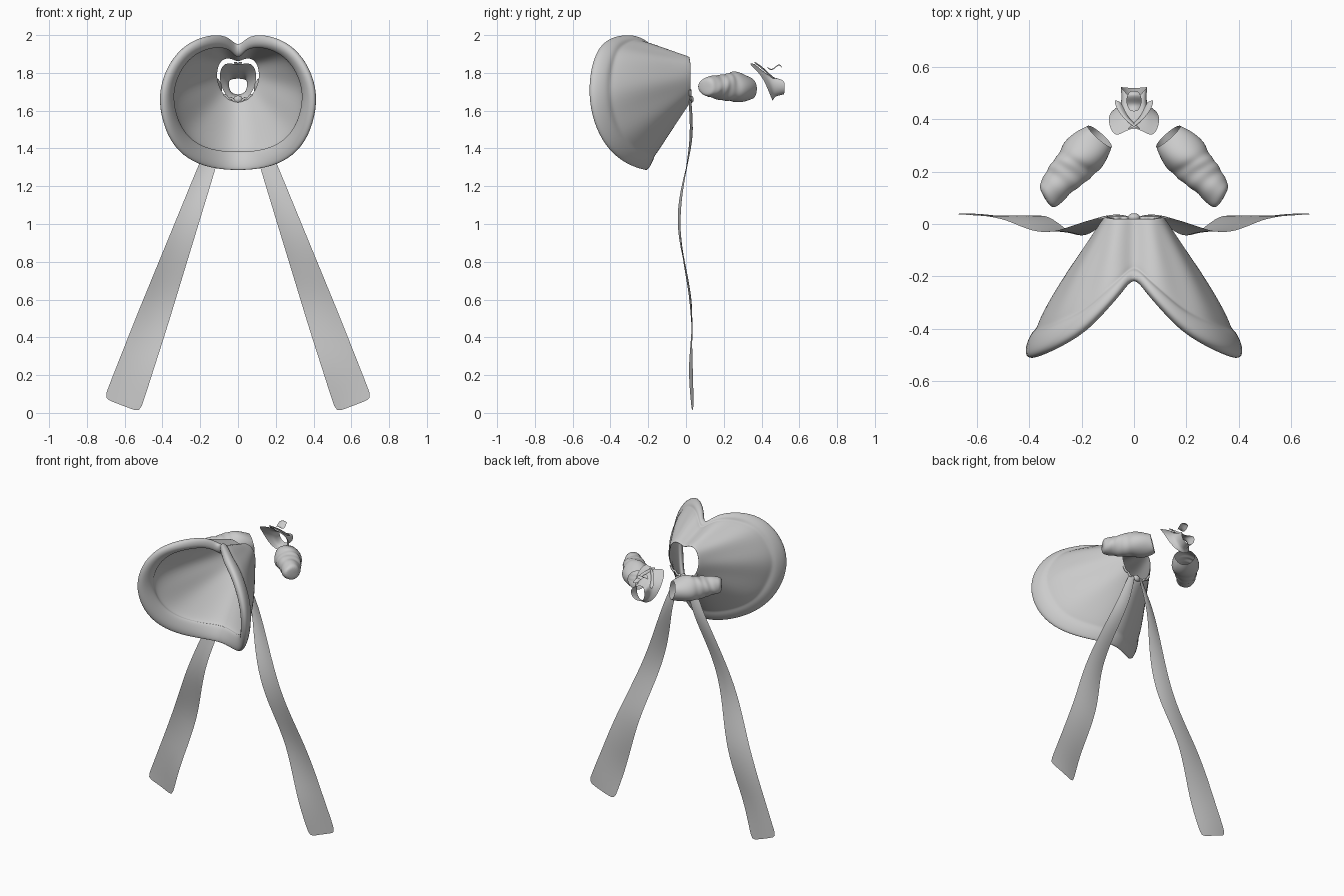
import bpy, math
from mathutils import Vector

if "Cube" in bpy.data.objects:
    bpy.data.objects.remove(bpy.data.objects["Cube"])

cloth = bpy.data.materials.new("grey_cloth")
cloth.use_nodes = True
GREY = (0.6, 0.6, 0.6, 1)
cloth.diffuse_color = GREY
cloth.node_tree.nodes["Principled BSDF"].inputs["Base Color"].default_value = GREY


def finish(obj, levels):
    obj.data.materials.append(cloth)
    for poly in obj.data.polygons:
        poly.use_smooth = True
    if levels:
        mod = obj.modifiers.new("smooth", "SUBSURF")
        mod.levels = mod.render_levels = levels
    return obj


def loft(name, rows, ring=True, loop=False, cap=False, levels=2):
    """Skin a list of equally long point rows."""
    n, count = len(rows[0]), len(rows)
    faces = []
    for r in range(count if loop else count - 1):
        s = (r + 1) % count
        for i in range(n if ring else n - 1):
            j = (i + 1) % n
            faces.append((r * n + i, r * n + j, s * n + j, s * n + i))
    if cap:
        faces.append(tuple(range((count - 1) * n, count * n)))
    mesh = bpy.data.meshes.new(name)
    mesh.from_pydata([tuple(p) for row in rows for p in row], [], faces)
    mesh.update()
    obj = bpy.data.objects.new(name, mesh)
    bpy.context.collection.objects.link(obj)
    return finish(obj, levels)


def mirrored(half):
    """Complete a loop from its +x half; the end points lie on x = 0."""
    pts = [Vector(p) for p in half]
    return pts + [Vector((-p.x, p.y, p.z)) for p in pts[-2:0:-1]]


# Skirt: waist and hem loops, joined by a padded border and a lining
waist = mirrored([(0, .02, 1.865), (.03, .02, 1.88), (.06, .02, 1.885), (.085, .02, 1.875),
                  (.105, .025, 1.85), (.115, .025, 1.81), (.115, .025, 1.77), (.105, .025, 1.73),
                  (.085, .025, 1.69), (.06, .02, 1.66), (.03, .02, 1.645), (0, .02, 1.64)])
hem = mirrored([(0, -.2, 1.925), (.045, -.26, 1.985), (.11, -.33, 2.0), (.2, -.42, 1.985),
                (.3, -.475, 1.93), (.38, -.51, 1.82), (.42, -.52, 1.68), (.4, -.495, 1.53),
                (.34, -.43, 1.4), (.24, -.34, 1.32), (.12, -.25, 1.285), (0, -.2, 1.278)])


def skirt_row(t, offset):
    row = []
    for i, (a, b) in enumerate(zip(waist, hem)):
        p = a.lerp(b, t)
        p.x *= 1 + .12 * math.sin(math.pi * t)
        out = Vector((p.x, 0, p.z - 1.7)).normalized()
        k = min(i, len(hem) - i)
        fold = .008 * (-1) ** k * math.sin(math.pi * t) if 1 < k < 9 and t < .8 else 0
        row.append(p + out * (offset + fold))
    return row


loft("skirt", [skirt_row(t, d) for t, d in (
    (0, 0), (.03, .002), (.2, 0), (.4, 0), (.6, 0), (.74, 0), (.79, -.004),
    (.82, .012), (.9, .016), (.97, .01), (1, -.012), (.98, -.04), (.9, -.055),
    (.84, -.05), (.82, -.03), (.7, -.02), (.5, -.018), (.25, -.014), (.03, -.01), (0, -.008))],
    loop=True)

# Scalloped trim and knot at the waist
curve = bpy.data.curves.new("waist_trim", "CURVE")
curve.dimensions = "3D"
curve.bevel_depth = .007
curve.bevel_resolution = 2
steps = 40
spline = curve.splines.new("POLY")
spline.points.add(steps)
for i, point in enumerate(spline.points):
    u = i / steps * 2 - 1
    drop = .012 * abs(math.sin(u * math.pi * 3))
    point.co = (.1 * u, .022, 1.655 + .05 * u * u - drop + .006, 1)
trim = bpy.data.objects.new("waist_trim", curve)
bpy.context.collection.objects.link(trim)
curve.materials.append(cloth)
bpy.ops.mesh.primitive_uv_sphere_add(segments=16, ring_count=8, radius=.02,
                                     location=(0, .025, 1.66))
knot = bpy.context.object
knot.name = "sash_knot"
knot.scale = (1.2, .8, 1)
finish(knot, 0)

# Sash ribbons: height, depth and half width along a sloping centre line
ribbon = [(1.66, .02, .02), (1.5, .032, .032), (1.4, .02, .038), (1.3, 0, .045),
          (1.2, -.02, .05), (1.1, -.034, .055), (1, -.038, .06), (.9, -.03, .065),
          (.8, -.012, .07), (.7, .008, .075), (.6, .024, .08), (.5, .028, .085),
          (.4, .028, .089), (.3, .024, .092), (.2, .026, .096), (.1, .032, .099), (.04, .034, .101)]
for side, label in ((1, "left"), (-1, "right")):
    rows = []
    for z, y, w in ribbon:
        x = .036 + (1.66 - z) * .357
        twist = .01 * math.sin(z * 7)
        rows.append([(side * (x + u * w * .94), y + u * twist + .006 * (1 - u * u),
                      z + u * w * .36) for u in (-1, -.5, 0, .5, 1)])
    loft(label + "_sash_ribbon", rows, ring=False, levels=1)

# Puffed sleeves: gathered rings from shoulder to cuff
sleeve = [(0, .062), (.03, .075), (.07, .086), (.11, .088), (.135, .076), (.16, .08), (.185, .07),
          (.21, .073), (.235, .06), (.26, .063), (.285, .056), (.305, .052), (.318, .034)]
axis = Vector((.66, -.75, .02)).normalized()
across = Vector((.75, .66, 0)).normalized()
for side, label in ((1, "left"), (-1, "right")):
    rows = []
    for k, (d, r) in enumerate(sleeve):
        c = Vector((.13, .335, 1.722)) + axis * d
        ring = []
        for i in range(16):
            a = math.tau * i / 16
            lump = 1 + .05 * math.sin(3 * a + k)
            p = c + across * (r * lump * math.cos(a)) + axis * (.012 * math.sin(a + k * .4))
            p.z += r * .96 * lump * math.sin(a)
            ring.append((side * p.x, p.y, p.z))
        rows.append(ring)
    loft(label + "_sleeve", rows, cap=True)

# Collar: flared yoke with a neck band, open at both ends
base = mirrored([(0, .37, 1.845), (.04, .35, 1.85), (.078, .33, 1.85), (.103, .4, 1.79),
                 (.085, .435, 1.71), (.045, .455, 1.66), (0, .46, 1.65)])
neck = mirrored([(0, .43, 1.79), (.025, .44, 1.785), (.042, .455, 1.77), (.046, .46, 1.74),
                 (.042, .465, 1.71), (.025, .47, 1.68), (0, .475, 1.675)])
band = mirrored([(0, .475, 1.77), (.028, .495, 1.768), (.048, .52, 1.76), (.052, .522, 1.735),
                 (.046, .522, 1.71), (.028, .52, 1.69), (0, .518, 1.685)])
middle = [a.lerp(b, .55) for a, b in zip(base, neck)]
loft("collar", [base, base, middle, neck, band, band])

# Overlapping lapel strips that cross on the chest
for side, label in ((1, "left"), (-1, "right")):
    path = [(.062, .47, 1.765), (.05, .435, 1.795), (.025, .4, 1.83), (-.015, .365, 1.852)]
    rows = [[(side * (x - .014), y - .006, z), (side * x, y, z + .01),
             (side * (x + .016), y + .004, z)] for x, y, z in path]
    loft(label + "_lapel", rows, ring=False)

# Small bent clasp above the neck opening
clasp = [(.43, 1.83, .016), (.455, 1.815, .028), (.475, 1.835, .03), (.495, 1.85, .024),
         (.508, 1.83, .014)]
loft("neck_clasp", [[(-w, y, z - .006), (0, y, z + .004), (w, y, z - .006)]
                    for y, z, w in clasp], ring=False)
